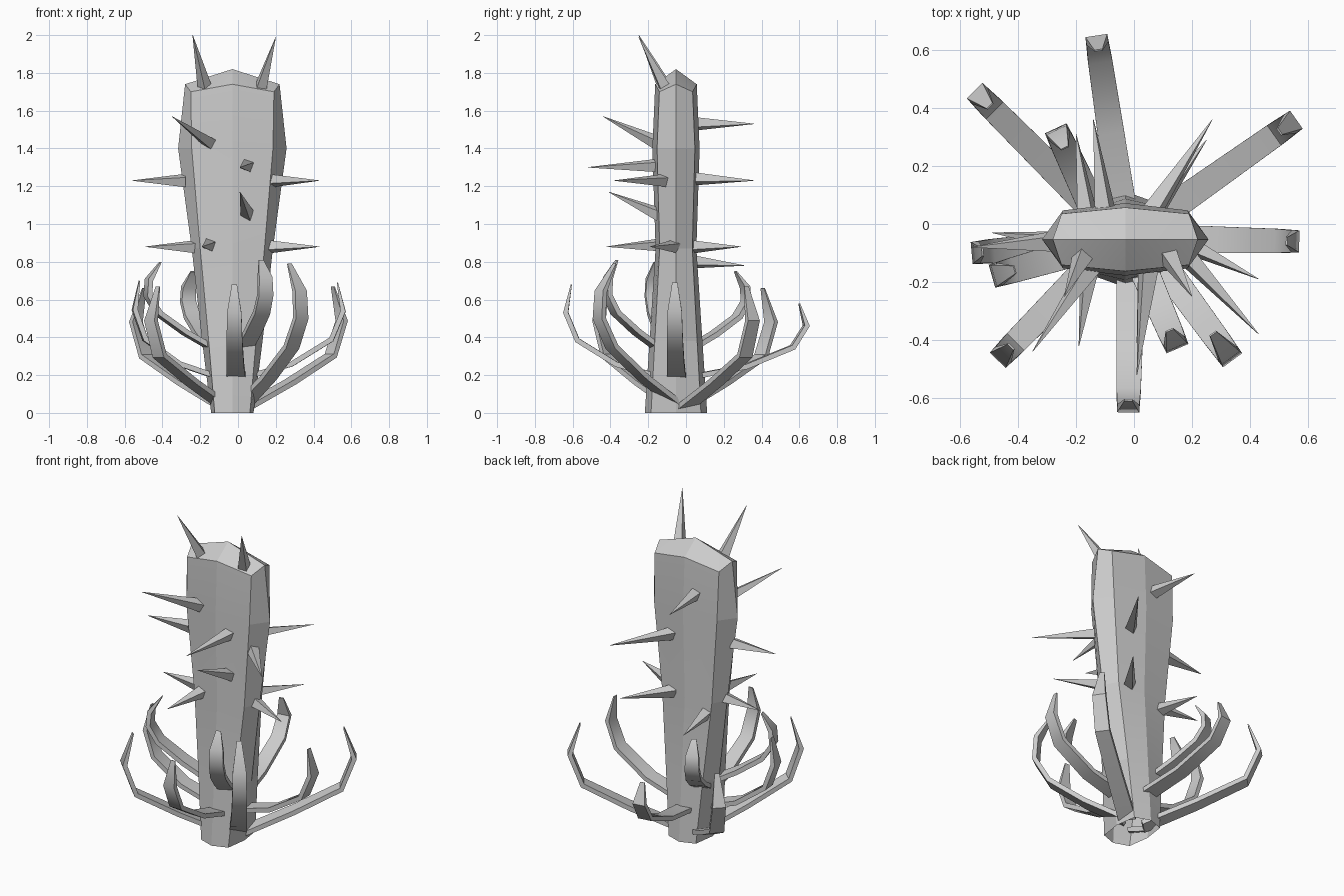
import bpy, bmesh, math
from mathutils import Vector, Matrix

cube = bpy.data.objects.get("Cube")
if cube:
    bpy.data.objects.remove(cube)

grey = bpy.data.materials.new("plain grey")
grey.use_nodes = True
COLOUR = (0.6, 0.6, 0.6, 1)
grey.diffuse_color = COLOUR
grey.node_tree.nodes["Principled BSDF"].inputs["Base Color"].default_value = COLOUR


def finish(name, bm, angle=30):
    bmesh.ops.recalc_face_normals(bm, faces=bm.faces)
    mesh = bpy.data.meshes.new(name)
    bm.to_mesh(mesh)
    bm.free()
    mesh.materials.append(grey)
    ob = bpy.data.objects.new(name, mesh)
    bpy.context.collection.objects.link(ob)
    bpy.ops.object.select_all(action="DESELECT")
    ob.select_set(True)
    bpy.context.view_layer.objects.active = ob
    bpy.ops.object.shade_smooth_by_angle(angle=math.radians(angle))


def bridge(bm, a, b):
    n = len(a)
    for i in range(n):
        bm.faces.new((a[i], a[(i + 1) % n], b[(i + 1) % n], b[i]))


def trunk():
    # Flattened octagon rings: z, half width, half depth, corner width, corner drop
    rings = [(0, 0.112, 0.165, 0.093, 0), (0.38, 0.16, 0.14, 0.125, 0),
             (0.87, 0.215, 0.108, 0.17, 0), (1.4, 0.287, 0.125, 0.215, 0),
             (1.74, 0.25, 0.11, 0.22, 0.04)]
    bm = bmesh.new()
    last = None
    for z, w, d, cw, drop in rings:
        cd = d * 0.8
        outline = [(w, 0), (cw, cd), (0, d), (-cw, cd), (-w, 0), (-cw, -cd), (0, -d), (cw, -cd)]
        ring = [bm.verts.new((x - 0.03, y - 0.053, z - drop * (i % 2)))
                for i, (x, y) in enumerate(outline)]
        if last:
            bridge(bm, last, ring)
        last = ring
    # Low roof-like cap, open underneath
    peak = bm.verts.new((-0.03, -0.053, 1.82))
    for i in range(8):
        bm.faces.new((last[i], last[(i + 1) % 8], peak))
    finish("trunk", bm, 8)


def spike(index, base, tip):
    # Four-sided thorn
    base, tip = Vector(base), Vector(tip)
    axis = tip - base
    turn = axis.to_track_quat("Z", "Y").to_matrix() @ Matrix.Rotation(math.radians(25), 3, "Z")
    bm = bmesh.new()
    bmesh.ops.create_cone(bm, cap_ends=True, segments=4, radius1=0.039, radius2=0.001,
                          depth=axis.length)
    for v in bm.verts:
        v.co = turn @ v.co + (base + tip) / 2
    finish(f"spike_{index}", bm)


# Profiles along a leaf: outward share, height share
HOOKED = [(0, 0), (0.42, 0.18), (0.83, 0.4), (1, 0.61), (0.98, 0.81), (0.78, 1)]
OPEN = [(0, 0), (0.45, 0.2), (0.88, 0.42), (1, 0.72), (0.89, 1)]
FLAT = [(0, 0), (0.45, 0.13), (0.87, 0.39), (1, 0.7), (0.92, 1)]


def leaf(index, profile, base, outer, z0, z1):
    # Curved strap with a tapered, inward-bent tip
    base, outer = Vector((*base, 0)), Vector((*outer, 0))
    reach = outer - base
    out = reach.normalized()
    side = Vector((-out.y, out.x, 0))
    path = [base + reach * t + Vector((0, 0, z0 + (z1 - z0) * h)) for t, h in profile]
    bm = bmesh.new()
    last, n = None, len(path)
    for i, p in enumerate(path):
        along = (path[min(i + 1, n - 1)] - path[max(i - 1, 0)]).normalized()
        inward = along.cross(side)
        tip = i == n - 1
        w = 0.014 if tip else 0.05 - 0.012 * i / (n - 2)
        thick = 0.006 if tip else 0.027
        # The outer face follows the path, the inner face lies behind it
        ring = [bm.verts.new(p + side * s * w + inward * depth * thick)
                for s, depth in ((-1, 0), (1, 0), (1, 1), (-1, 1))]
        if last:
            bridge(bm, last, ring)
        else:
            bm.faces.new(ring)
        last = ring
    bm.faces.new(last)
    finish(f"leaf_{index}", bm, 40)


trunk()

spikes = [
    # crown
    ((-0.175, -0.11, 1.72), (-0.24, -0.25, 2.0)), ((0.12, -0.11, 1.72), (0.2, -0.25, 1.99)),
    # front
    ((-0.15, -0.15, 1.43), (-0.35, -0.44, 1.57)), ((0.05, -0.15, 1.31), (0.01, -0.52, 1.3)),
    ((0.05, -0.14, 1.05), (0.01, -0.41, 1.17)), ((-0.15, -0.13, 0.89), (-0.19, -0.42, 0.88)),
    # sides
    ((-0.28, -0.06, 1.23), (-0.56, -0.08, 1.23)), ((0.17, -0.1, 1.23), (0.43, -0.38, 1.23)),
    ((-0.22, -0.06, 0.88), (-0.49, -0.03, 0.88)), ((0.16, -0.06, 0.88), (0.43, -0.19, 0.88)),
    # back
    ((-0.1, 0.05, 1.53), (-0.14, 0.36, 1.53)), ((0.06, 0.04, 1.24), (0.27, 0.36, 1.23)),
    ((0.06, 0.03, 0.88), (0.25, 0.29, 0.88)), ((-0.16, 0.03, 0.8), (-0.2, 0.31, 0.78)),
]
for i, (base, tip) in enumerate(spikes, 1):
    spike(i, base, tip)

leaves = [
    # lowest tier
    (OPEN, (-0.08, -0.01), (-0.55, 0.46), 0.02, 0.66), (OPEN, (0.05, 0), (0.56, 0.36), 0.02, 0.67),
    (HOOKED, (0.04, -0.06), (0.34, -0.47), 0.04, 0.79), (OPEN, (-0.07, -0.06), (-0.47, -0.47), 0.02, 0.67),
    # middle tier
    (FLAT, (-0.04, 0.05), (-0.13, 0.65), 0.18, 0.58), (FLAT, (0.06, -0.05), (0.57, -0.06), 0.18, 0.69),
    (FLAT, (-0.01, -0.15), (-0.02, -0.65), 0.18, 0.68), (FLAT, (-0.12, -0.06), (-0.56, -0.1), 0.18, 0.7),
    # upper tier
    (HOOKED, (0.03, -0.15), (0.15, -0.43), 0.33, 0.81), (HOOKED, (-0.14, -0.08), (-0.49, -0.18), 0.33, 0.8),
    (HOOKED, (-0.13, 0.03), (-0.27, 0.33), 0.33, 0.75),
]
for i, spec in enumerate(leaves, 1):
    leaf(i, *spec)
